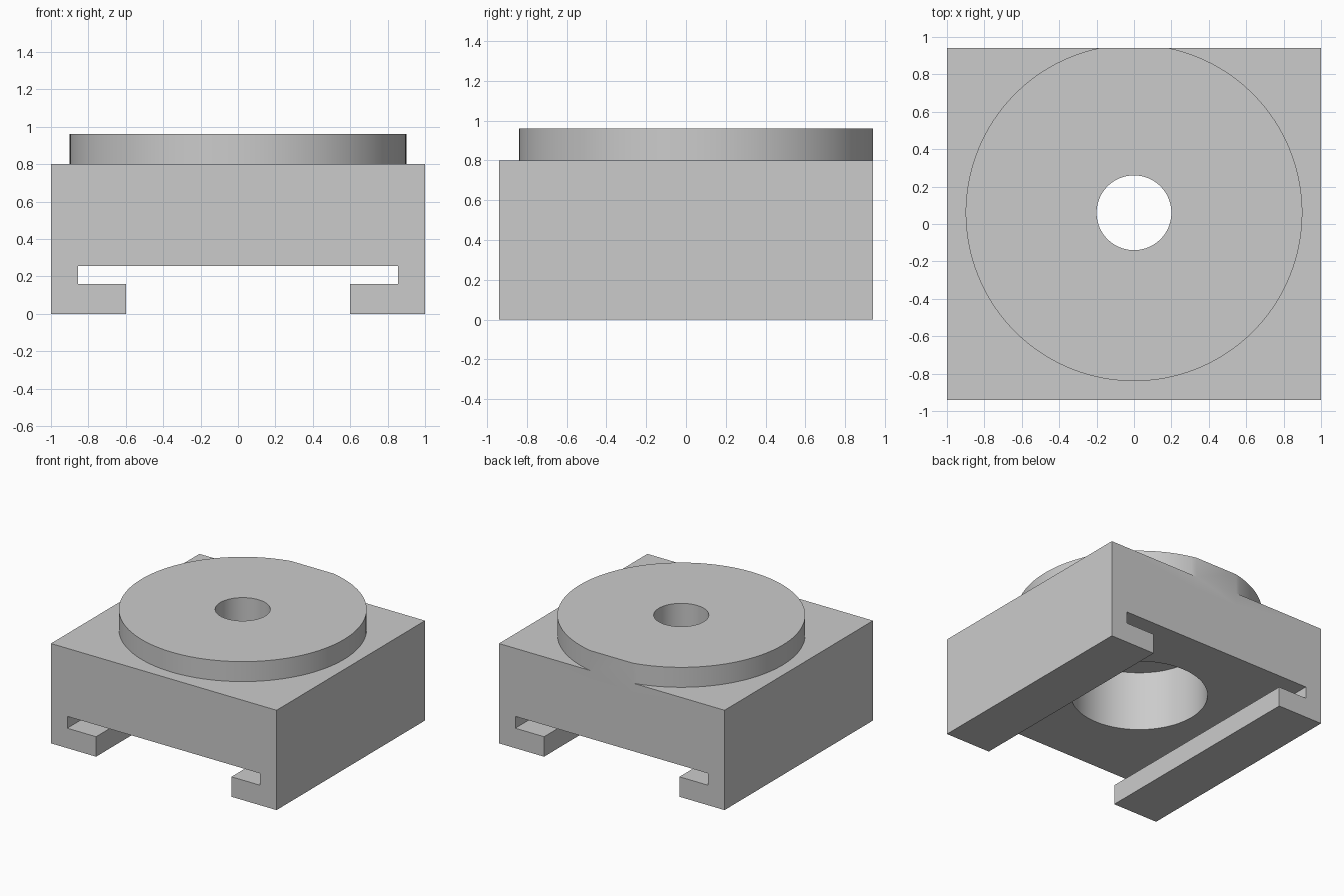
import bpy, bmesh, math

if "Cube" in bpy.data.objects:
    bpy.data.objects.remove(bpy.data.objects["Cube"])

HALF_Y = 0.94      # half depth of the block
CY = 0.06          # centre of the disc and bores along y
DISC_R = 0.9

grey = bpy.data.materials.new("plain grey")
grey.diffuse_color = (0.6, 0.6, 0.6, 1)
grey.use_nodes = True
grey.node_tree.nodes["Principled BSDF"].inputs["Base Color"].default_value = grey.diffuse_color


def prism(name, pts, offset):
    """Extrude a closed 3D outline along the offset vector."""
    bm = bmesh.new()
    face = bm.faces.new([bm.verts.new(p) for p in pts])
    res = bmesh.ops.extrude_face_region(bm, geom=[face])
    verts = [g for g in res["geom"] if isinstance(g, bmesh.types.BMVert)]
    bmesh.ops.translate(bm, verts=verts, vec=offset)
    bmesh.ops.recalc_face_normals(bm, faces=bm.faces)
    mesh = bpy.data.meshes.new(name)
    bm.to_mesh(mesh)
    bm.free()
    mesh.materials.append(grey)
    obj = bpy.data.objects.new(name, mesh)
    bpy.context.collection.objects.link(obj)
    return obj


def arc(r, z, a0, a1, n):
    return [(r * math.cos(a0 + (a1 - a0) * i / n),
             CY + r * math.sin(a0 + (a1 - a0) * i / n), z) for i in range(n + 1)]


def bore(name, r, z0, z1):
    return prism(name, arc(r, z0, 0, math.tau, 96)[:-1], (0, 0, z1 - z0))


def combine(target, tool, operation):
    mod = target.modifiers.new(tool.name, 'BOOLEAN')
    mod.operation, mod.solver, mod.object = operation, 'EXACT', tool
    bpy.context.view_layer.objects.active = target
    bpy.ops.object.modifier_apply(modifier=mod.name)
    bpy.data.objects.remove(tool)


# Block with the T-shaped slot running front to back
half = [(0.6, 0), (0.6, 0.16), (0.855, 0.16), (0.855, 0.255)]
right = [(1, 0.8), (1, 0)] + half
left = [(-x, z) for x, z in reversed(right)]
block = prism("slotted_block", [(x, -HALF_Y, z) for x, z in right + left],
              (0, 2 * HALF_Y, 0))

# Raised disc, trimmed flush with the back of the block
a = math.asin((HALF_Y - CY) / DISC_R)
disc = prism("raised_disc", arc(DISC_R, 0.7, math.pi - a, math.tau + a, 128),
             (0, 0, 0.26))
combine(block, disc, 'UNION')

# Wide recess from below and narrow bore through the top
combine(block, bore("wide_recess", 0.5, 0.1, 0.735), 'DIFFERENCE')
combine(block, bore("through_bore", 0.2, 0.1, 1.2), 'DIFFERENCE')

bpy.ops.object.select_all(action='DESELECT')
block.select_set(True)
bpy.context.view_layer.objects.active = block
bpy.ops.object.shade_smooth_by_angle(angle=math.radians(20))
